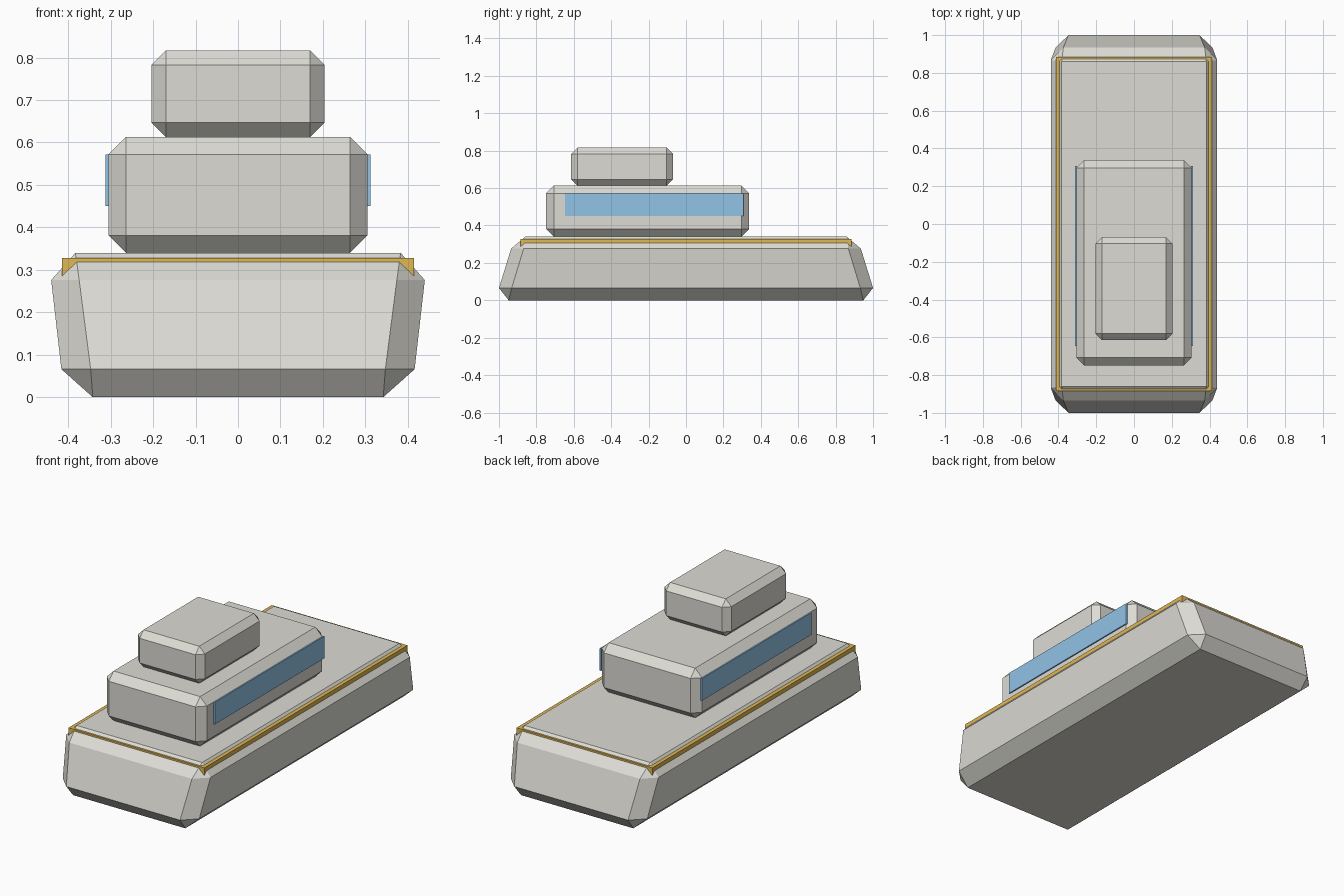
import bpy, bmesh

if "Cube" in bpy.data.objects:
    bpy.data.objects.remove(bpy.data.objects["Cube"])


def material(name, rgb):
    m = bpy.data.materials.new(name)
    m.diffuse_color = (*rgb, 1)
    m.use_nodes = True
    m.node_tree.nodes["Principled BSDF"].inputs["Base Color"].default_value = m.diffuse_color
    return m


GREY = material("warm grey", (0.72, 0.71, 0.66))
GOLD = material("gold trim", (0.74, 0.48, 0.09))
GLASS = material("blue glass", (0.30, 0.575, 0.84))


def finish(bm, name, mat):
    bmesh.ops.recalc_face_normals(bm, faces=bm.faces[:])
    mesh = bpy.data.meshes.new(name)
    bm.to_mesh(mesh)
    bm.free()
    mesh.materials.append(mat)
    ob = bpy.data.objects.new(name, mesh)
    bpy.context.collection.objects.link(ob)
    return ob


def box(name, mat, x, y, z):
    """Plain box given as (min, max) per axis."""
    bm = bmesh.new()
    bmesh.ops.create_cube(bm, size=1)
    for v in bm.verts:
        v.co = [r[0] if c < 0 else r[1] for c, r in zip(v.co, (x, y, z))]
    return finish(bm, name, mat)


def chamfered(name, mat, yc, bottom, low, high, top):
    """Chamfered block. bottom/top: (z, x, y) cap corners.
    low/high: (z, outer x, inner x, outer y, inner y) eight-sided rings."""
    bm = bmesh.new()

    def cap(z, x, y):
        return [bm.verts.new((sx * x, yc + sy * y, z))
                for sx, sy in ((1, -1), (1, 1), (-1, 1), (-1, -1))]

    def ring(z, xo, xi, yo, yi):
        pts = [(xi, -yo), (xo, -yi), (xo, yi), (xi, yo),
               (-xi, yo), (-xo, yi), (-xo, -yi), (-xi, -yo)]
        return [bm.verts.new((x, yc + y, z)) for x, y in pts]

    b, lo, hi, t = cap(*bottom), ring(*low), ring(*high), cap(*top)
    for i in range(8):                      # walls
        k = (i + 1) % 8
        bm.faces.new((lo[i], lo[k], hi[k], hi[i]))
    for c, r in ((b, lo), (t, hi)):         # caps, corners and sloped edges
        bm.faces.new(c)
        for j in range(4):
            n = (j + 1) % 4
            bm.faces.new((c[j], r[2 * j], r[2 * j + 1]))
            bm.faces.new((c[j], r[2 * j + 1], r[2 * n], c[n]))
    return finish(bm, name, mat)


def block(name, mat, hx, y, z, c):
    """Straight block with an even chamfer c."""
    hy, yc = (y[1] - y[0]) / 2, (y[0] + y[1]) / 2
    wall = (hx, hx - c, hy, hy - c)
    return chamfered(name, mat, yc, (z[0], hx - c, hy - c), (z[0] + c, *wall),
                     (z[1] - c, *wall), (z[1], hx - c, hy - c))


# Hull, wider across at the top and longer at the bottom
chamfered("hull", GREY, 0, (0, 0.342, 0.948),
          (0.066, 0.416, 0.347, 1.0, 0.932),
          (0.276, 0.44, 0.374, 0.935, 0.868),
          (0.34, 0.383, 0.86))

# Trim around the deck edge
box("deck_trim", GOLD, (-0.414, 0.414), (-0.885, 0.885), (0.285, 0.328))

# Stacked cabins
block("main_cabin", GREY, 0.305, (-0.748, 0.338), (0.34, 0.613), 0.041)
block("upper_cabin", GREY, 0.204, (-0.614, -0.07), (0.613, 0.817), 0.034)

# Side windows
for side, name in ((-1, "left_window"), (1, "right_window")):
    box(name, GLASS, sorted((side * 0.303, side * 0.312)),
        (-0.647, 0.307), (0.45, 0.572))
